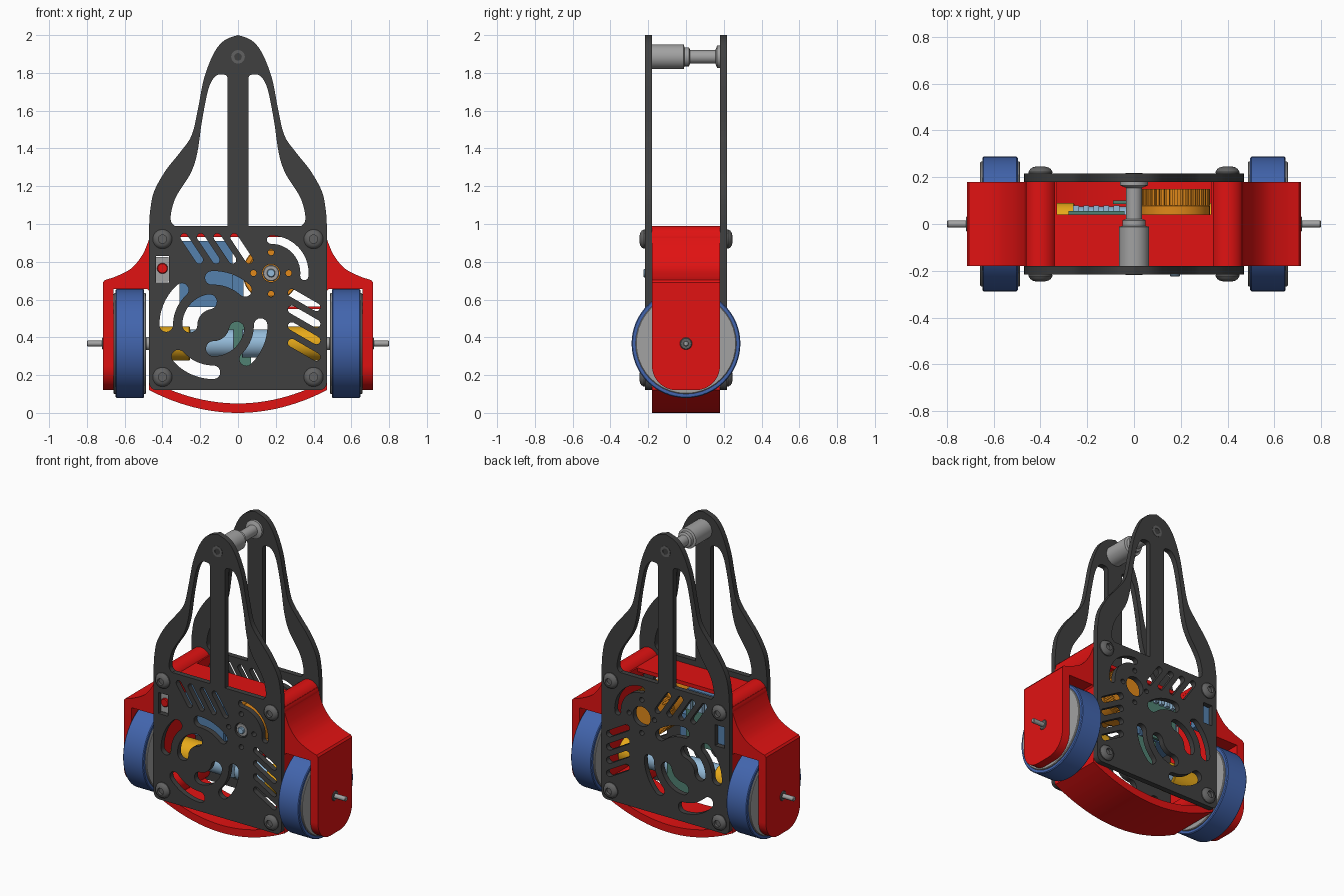
import bpy, bmesh
from math import sin, cos, pi, radians

if "Cube" in bpy.data.objects:
    bpy.data.objects.remove(bpy.data.objects["Cube"])

def mat(name, r, g, b):
    m = bpy.data.materials.new(name)
    m.diffuse_color = (r, g, b, 1)
    m.use_nodes = True
    m.node_tree.nodes["Principled BSDF"].inputs["Base Color"].default_value = m.diffuse_color
    return m

DARK = mat("dark", .05, .05, .05)
RED = mat("red", .75, .006, .006)
BLUE = mat("blue", .055, .13, .42)
GREY = mat("grey", .36, .36, .36)
STEEL = mat("steel", .12, .12, .12)
YELLOW = mat("yellow", .8, .4, .01)
ORANGE = mat("orange", .75, .25, .01)
SKY = mat("sky", .3, .5, .7)
CELL = mat("cell", .09, .22, .42)
GREEN = mat("green", .08, .22, .17)
ROT = {'y': (-pi/2, 0, 0), '-y': (pi/2, 0, 0), 'x': (0, pi/2, 0), '-x': (0, -pi/2, 0)}

def finish(ob, m, angle=35):
    ob.data.materials.clear()
    ob.data.materials.append(m)
    bpy.ops.object.select_all(action='DESELECT')
    ob.select_set(True)
    bpy.context.view_layer.objects.active = ob
    bpy.ops.object.shade_smooth_by_angle(angle=radians(angle))
    return ob

def sheet(name, loops, lo, hi, m, along='y', angle=35):
    """Flat outline with holes, extruded from lo to hi along y or x."""
    cu = bpy.data.curves.new(name, 'CURVE')
    cu.dimensions, cu.fill_mode, cu.extrude = '2D', 'BOTH', (hi - lo) / 2
    for pts in loops:
        sp = cu.splines.new('POLY')
        sp.points.add(len(pts) - 1)
        for p, (a, b) in zip(sp.points, pts):
            p.co = (a, b, 0, 1)
        sp.use_cyclic_u = True
    ob = bpy.data.objects.new(name, cu)
    bpy.context.collection.objects.link(ob)
    mid = (lo + hi) / 2
    ob.location = (0, mid, 0) if along == 'y' else (mid, 0, 0)
    ob.rotation_euler = (pi/2, 0, 0 if along == 'y' else pi/2)
    bpy.ops.object.select_all(action='DESELECT')
    ob.select_set(True)
    bpy.context.view_layer.objects.active = ob
    bpy.ops.object.convert(target='MESH')
    ob = bpy.context.object
    bm = bmesh.new()
    bm.from_mesh(ob.data)
    bmesh.ops.remove_doubles(bm, verts=bm.verts, dist=1e-5)
    bmesh.ops.recalc_face_normals(bm, faces=bm.faces)
    bm.to_mesh(ob.data)
    bm.free()
    return finish(ob, m, angle)

def lathe(name, prof, loc, axis, m, n=40):
    """Profile of (radius, height) turned round an axis."""
    bm = bmesh.new()
    vs = [bm.verts.new((r, 0, h)) for r, h in prof]
    es = [bm.edges.new(e) for e in zip(vs, vs[1:])]
    bmesh.ops.spin(bm, geom=vs + es, cent=(0, 0, 0), axis=(0, 0, 1), angle=2*pi, steps=n)
    bmesh.ops.remove_doubles(bm, verts=bm.verts, dist=1e-5)
    bmesh.ops.recalc_face_normals(bm, faces=bm.faces)
    me = bpy.data.meshes.new(name)
    bm.to_mesh(me)
    bm.free()
    ob = bpy.data.objects.new(name, me)
    bpy.context.collection.objects.link(ob)
    ob.location, ob.rotation_euler = loc, ROT[axis]
    return finish(ob, m)

def rod(name, r, a, b, loc, axis, m, c=0.004):
    return lathe(name, [(0, a), (r-c, a), (r, a+c), (r, b-c), (r-c, b), (0, b)], loc, axis, m)

def box(name, x, y, z, m):
    return sheet(name, [[(x[0], z[0]), (x[1], z[0]), (x[1], z[1]), (x[0], z[1])]], y[0], y[1], m)

def arc(cx, cz, r, a, b, n=10):
    ts = [radians(a + (b - a) * i / n) for i in range(n + 1)]
    return [(cx + r*cos(t), cz + r*sin(t)) for t in ts]

def circle(cx, cz, r, n=32):
    return arc(cx, cz, r, 0, 360, n)[:-1]

def slot(x0, z0, x1, z1, w):
    from math import atan2, degrees
    d = degrees(atan2(z1 - z0, x1 - x0))
    return arc(x0, z0, w, d+90, d+270, 8) + arc(x1, z1, w, d-90, d+90, 8)

def arc_slot(cx, cz, r, a, b, w):
    ends = [(cx + r*cos(radians(t)), cz + r*sin(radians(t))) for t in (a, b)]
    return (arc(cx, cz, r+w, a, b, 14) + arc(*ends[1], w, b, b+180, 8)[1:-1]
            + arc(cx, cz, r-w, b, a, 14) + arc(*ends[0], w, a+180, a+360, 8)[1:-1])

def smooth(p, n=5):
    """Catmull-Rom through the points."""
    q, out = [p[0]] + p + [p[-1]], []
    for a, b, c, d in zip(q, q[1:], q[2:], q[3:]):
        for i in range(n):
            t = i / n
            out.append(tuple(.5*(2*b[k] + (c[k]-a[k])*t + (2*a[k]-5*b[k]+4*c[k]-d[k])*t*t
                                 + (3*b[k]-a[k]-3*c[k]+d[k])*t**3) for k in (0, 1)))
    return out + [p[-1]]

def flip(pts):
    return [(-x, z) for x, z in reversed(pts)]

# side plates: outline, handle windows, vents
side = arc(.43, .16, .04, -90, 0, 6) + smooth([(.47, 1.0), (.465, 1.07), (.445, 1.17), (.385, 1.28), (.31, 1.375),
    (.245, 1.47), (.21, 1.62), (.18, 1.77), (.13, 1.9), (.075, 1.97), (.001, 2.0)])
outline = side + flip(side)
window = smooth([(.335, .99), (.355, 1.015), (.352, 1.07), (.325, 1.15), (.25, 1.27), (.215, 1.38),
    (.19, 1.55), (.155, 1.72), (.115, 1.785), (.07, 1.79), (.055, 1.775)]) + [(.055, .99)]
HX, HZ = .175, .74
vents = [window, flip(window), [(-.435, .69), (-.365, .69), (-.365, .83), (-.435, .83)]]
vents += [slot(-.285 + .088*i, .93, -.205 + .088*i, .81, .02) for i in range(4)]
vents += [slot(.285, .635 - .088*i, .415, .56 - .088*i, .021) for i in range(4)]
vents += [arc_slot(HX, HZ, .177, -5, 90, .022)]
vents += [circle(HX + dx, HZ + dz, .016, 16) for dx, dz in ((.093, 0), (-.093, 0), (0, .11), (0, -.11))]
vents += [arc_slot(-.13, .465, .25, a, b, .036) for a, b in ((48, 92), (132, 180), (222, 270), (314, 360))]
vents += [arc_slot(-.13, .465, .125, a, b, .04) for a, b in ((100, 180), (270, 350))]
sheet("front_plate", [outline] + vents + [circle(HX, HZ, .047)], -.216, -.18, DARK)
sheet("back_plate", [outline] + vents + [circle(HX, HZ, .065)], .18, .216, DARK)

# button-head bolts and body posts
head = [(.05, 0), (.051, .008), (.044, .02), (.034, .027), (.022, .03), (.022, .012), (0, .012)]
for x in (-.4, .4):
    for z in (.19, .92):
        rod("bolt_post", .07, -.18, .18, (x, 0, z), 'y', RED, .001)
        lathe("front_bolt", head, (x, -.215, z), '-y', STEEL)
        lathe("back_bolt", head, (x, .215, z), 'y', STEEL)

# red body: closed ring at the front, open-topped at the back
shoulder = smooth([(.462, .955), (.478, .9), (.51, .83), (.565, .765), (.64, .725), (.705, .703)]) + [(.715, .69)]
belly = [(.47 * (1 - i/12), .12 * (1 - i/12)**2) for i in range(13)]
outer = [(.33, .955)] + shoulder + [(.715, .655), (.48, .655), (.47, .645)] + belly
inner = [(.33, .93), (.44, .93), (.44, .16)] + [(x * .936, z * .9 + .05) for x, z in belly[1:]]
outer_loop = outer + flip(outer)[1:]
inner_loop = inner + flip(inner)[1:]
sheet("body_front", [outer_loop, inner_loop], -.18, .04, RED)
sheet("body_back", [outer_loop + inner_loop[::-1]], .04, .18, RED)
box("inner_shelf", (.25, .45), (-.1, .04), (.55, .562), RED)

# wheel guards, wheels, axles and motors on both sides
guard = [(.18, .69), (-.18, .69)] + arc(-.05, .25, .13, 180, 270) + arc(.05, .25, .13, 270, 360)
AX = (0, 0, .367)
for s, ax in ((1, 'x'), (-1, '-x')):
    lo, hi = sorted((s * .66, s * .715))
    sheet("wheel_guard", [guard], lo, hi, RED, 'x')
    lathe("tyre", [(.262, .497), (.283, .497), (.288, .502), (.288, .643), (.283, .648), (.262, .648)], AX, ax, BLUE, 64)
    rod("wheel_hub", .267, .487, .658, AX, ax, GREY)
    rod("hub_collar", .035, .44, .488, AX, ax, GREY)
    rod("axle", .015, .43, .8, AX, ax, GREY)
    rod("guard_bushing", .032, .71, .719, AX, ax, STEEL)
    rod("gearbox", .09, .255, .44, AX, ax, YELLOW)
    rod("motor", .075, .02, .256, AX, ax, SKY)

# handle cross-bar
lathe("handle_bar", [(0, -.2), (.036, -.2), (.036, -.18), (.065, -.18), (.065, -.012), (.05, -.008), (.05, .016),
    (.035, .022), (.035, .155), (.06, .165), (.06, .18), (.036, .18), (.036, .2), (0, .2)], (0, 0, 1.885), 'y', GREY)
for y, ax in ((-.2, '-y'), (.2, 'y')):
    lathe("handle_screw", [(.036, 0), (.036, .018), (.02, .018), (.02, .006), (0, .006)], (0, y, 1.885), ax, STEEL)

# ribbed dial with its shaft
dial = []
for i in range(40):
    for f, r in ((0, .15), (.5, .15), (.5, .138), (1, .138)):
        dial.append((HX + r*cos(2*pi*(i+f)/40 + (r < .14)*1e-3), HZ + r*sin(2*pi*(i+f)/40 + (r < .14)*1e-3)))
sheet("ribbed_dial", [dial], .08, .15, ORANGE, 'y', 20)
rod("dial_base", .15, -.05, .08, (HX, 0, HZ), 'y', ORANGE)
rod("dial_flange", .125, -.17, -.05, (HX, 0, HZ), 'y', ORANGE)
rod("dial_shaft", .043, -.21, -.05, (HX, 0, HZ), 'y', GREY)
rod("shaft_tip", .022, -.225, -.2, (HX, 0, HZ), 'y', SKY)

# electronics
box("battery", (-.31, -.03), (-.11, .03), (.56, .91), CELL)
box("battery_tail", (-.03, .03), (-.09, .02), (.57, .73), CELL)
box("circuit_board", (-.28, -.04), (.04, .055), (.56, .9), GREEN)
for i in range(5):
    box("chip", (-.26 + .043*i, -.235 + .043*i), (.055, .08), (.8, .89), SKY)
box("lower_board", (-.09, .07), (.085, .1), (.24, .5), GREEN)
box("switch_body", (-.433, -.367), (-.19, -.1), (.695, .825), GREY)
rod("switch_button", .028, 0, .02, (-.4, -.185, .765), '-y', RED)
box("back_switch_body", (-.433, -.367), (.1, .19), (.695, .825), CELL)
